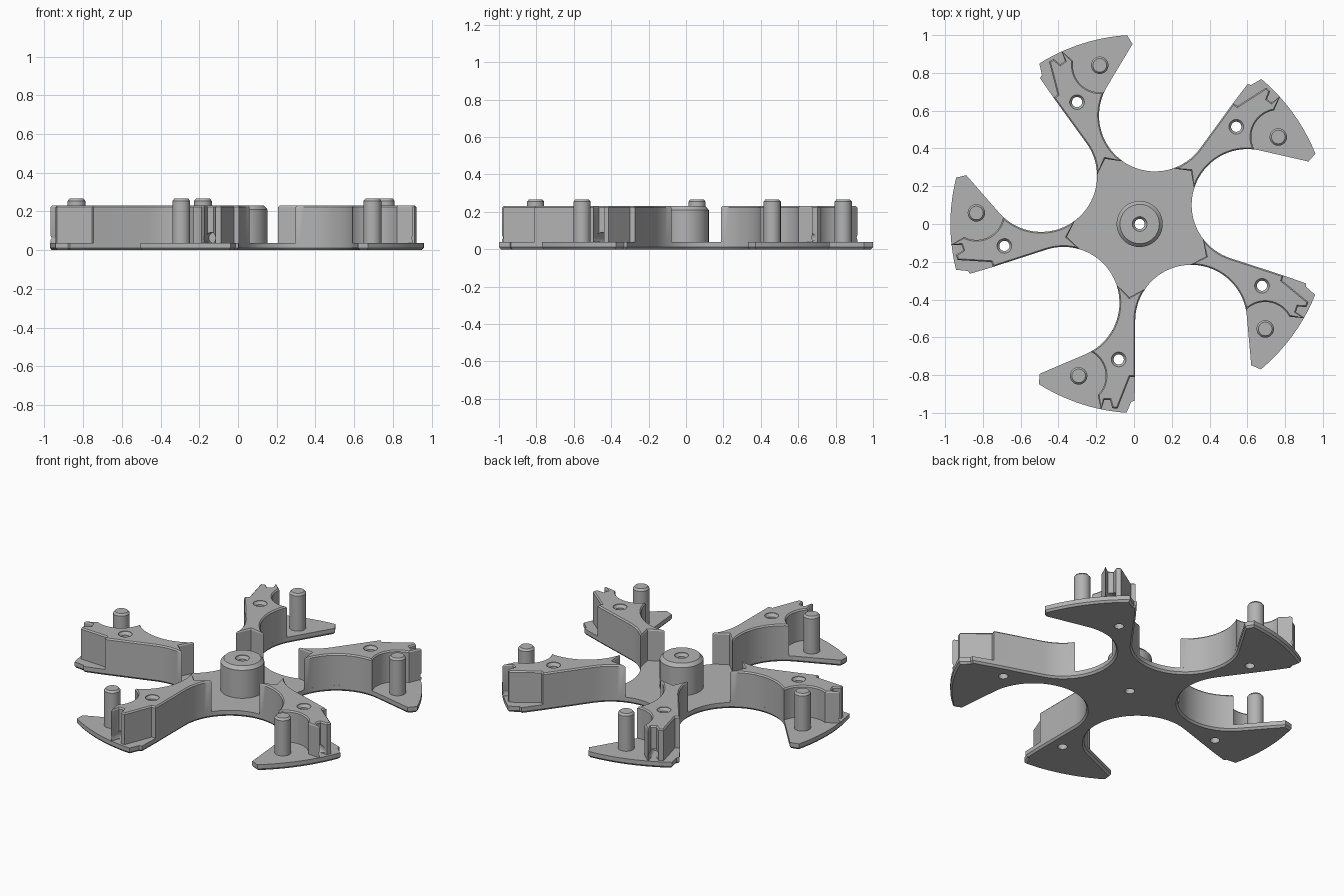
import bpy
import bmesh
from math import radians, cos, sin
from mathutils import Matrix, Vector

if "Cube" in bpy.data.objects:
    bpy.data.objects.remove(bpy.data.objects["Cube"])

CENTRE = Vector((0.03, 0, 0))
FLOOR, TOP, PIN_TOP = 0.038, 0.23, 0.266
TURN = 72
PIN = Vector((-0.323, -0.804))
SCREW = Vector((-0.111, -0.717))

grey = bpy.data.materials.new("matte_grey")
grey.use_nodes = True
grey.diffuse_color = (0.45, 0.45, 0.45, 1)
grey.node_tree.nodes["Principled BSDF"].inputs["Base Color"].default_value = grey.diffuse_color


def polar(r, deg, c=(0, 0)):
    return Vector((c[0] + r * cos(radians(deg)), c[1] + r * sin(radians(deg))))


def arc(c, r, a, b, n):
    return [polar(r, a + (b - a) * i / n, c) for i in range(n + 1)]


def inset(pts, d):
    """Move a counter-clockwise outline inwards by d with mitred corners."""
    out = []
    for i, p in enumerate(pts):
        e1 = (p - pts[i - 1]).normalized()
        e2 = (pts[(i + 1) % len(pts)] - p).normalized()
        n1, n2 = Vector((-e1.y, e1.x)), Vector((-e2.y, e2.x))
        out.append(p + (n1 + n2) * d / max(0.4, 1 + n1.dot(n2)))
    return out


def loft(name, rings):
    """Solid from stacked (outline, height) rings."""
    bm = bmesh.new()
    loops = [[bm.verts.new((p.x, p.y, z)) for p in pts] for pts, z in rings]
    n = len(loops[0])
    for lo, hi in zip(loops, loops[1:]):
        for i in range(n):
            j = (i + 1) % n
            bm.faces.new((lo[i], lo[j], hi[j], hi[i]))
    bm.faces.new(loops[0][::-1])
    bm.faces.new(loops[-1])
    mesh = bpy.data.meshes.new(name)
    bm.to_mesh(mesh)
    bm.free()
    mesh.materials.append(grey)
    obj = bpy.data.objects.new(name, mesh)
    bpy.context.collection.objects.link(obj)
    return obj


def disc(c, r, n=40):
    return arc(c, r, 0, 360, n)[:-1]


def hole_cutter(c):
    """Through hole with a small countersink at the top."""
    return loft("hole_cutter", [(disc(c, 0.027), -0.1), (disc(c, 0.027), TOP - 0.02),
                                (disc(c, 0.039), TOP - 0.003), (disc(c, 0.039), TOP + 0.1)])


def select(obj):
    bpy.ops.object.select_all(action="DESELECT")
    obj.select_set(True)
    bpy.context.view_layer.objects.active = obj


def cut(obj, cutters):
    select(obj)
    for c in cutters:
        mod = obj.modifiers.new("cut", "BOOLEAN")
        mod.operation, mod.solver, mod.object = "DIFFERENCE", "EXACT", c
        bpy.ops.object.modifier_apply(modifier=mod.name)
    for c in cutters:
        bpy.data.objects.remove(c)


def finish(obj):
    select(obj)
    bpy.ops.object.shade_smooth_by_angle(angle=radians(28))


# Scalloped gaps on either side of an arm
GAP = 0.296
gap_a, gap_b = polar(0.58, 298), polar(0.58, 226)

# Base plate outline: one arm repeated round the centre
arm = arc(gap_b, GAP, 108, -66.8, 36)
arm += [Vector((-0.529, -0.793))]
arm += arc((0, 0), 1.002, 237.8, 266, 10)
arm += [Vector(p) for p in ((-0.044, -0.941), (-0.027, -0.936), (-0.024, -0.809))]
outline = []
for k in range(5):
    rot = Matrix.Rotation(radians(TURN * k), 2)
    outline += [rot @ p for p in arm]
base = loft("base_plate", [(inset(outline, 0.01), 0), (outline, 0.012), (outline, FLOOR)])
cutters = [hole_cutter(Vector((0, 0)))]
for k in range(5):
    cutters.append(hole_cutter(Matrix.Rotation(radians(TURN * k), 2) @ SCREW))
cut(base, cutters)
finish(base)
base.location = CENTRE

# Raised arm block with pin pocket, end notch and stepped corner
block = [polar(0.391, 262)]
block += arc(gap_b, GAP, 19.1, -61, 18)
block += arc(PIN, 0.143, 62, -45, 14)
block += [Vector(p) for p in ((-0.204, -0.985), (-0.187, -0.931), (-0.157, -0.931),
                              (-0.145, -0.975), (-0.117, -0.977),
                              (-0.051, -0.809), (-0.024, -0.809))]
block += arc(gap_a, GAP, 180, 144.9, 8)
arm_block = loft("arm_block", [(block, FLOOR), (block, TOP - 0.008), (inset(block, 0.007), TOP)])

# Round cable hole at the foot of the notch
bore = loft("bore_cutter", [(disc((0, 0), 0.028, 24), 0.86), (disc((0, 0), 0.028, 24), 1.1)])
direction = Vector((-0.172, -0.95, 0)).normalized()
bore.data.transform(Matrix.Translation((0, 0, FLOOR + 0.025))
                    @ direction.to_track_quat("Z", "Y").to_matrix().to_4x4())
cut(arm_block, [hole_cutter(SCREW), bore])
finish(arm_block)

# Locating pin
pin = loft("locating_pin", [(disc(PIN, 0.046), FLOOR), (disc(PIN, 0.046), PIN_TOP - 0.012),
                            (disc(PIN, 0.036), PIN_TOP)])
finish(pin)

# Repeat the block and pin on every arm
for part in (arm_block, pin):
    part.location = CENTRE
    for k in range(1, 5):
        copy = part.copy()
        copy.name = f"{part.name}_{k + 1}"
        copy.rotation_euler.z = radians(TURN * k)
        bpy.context.collection.objects.link(copy)

# Central hub
hub = loft("hub", [(disc((0, 0), 0.122, 64), FLOOR), (disc((0, 0), 0.122, 64), TOP - 0.02),
                   (disc((0, 0), 0.104, 64), TOP)])
cut(hub, [hole_cutter(Vector((0, 0)))])
finish(hub)
hub.location = CENTRE
